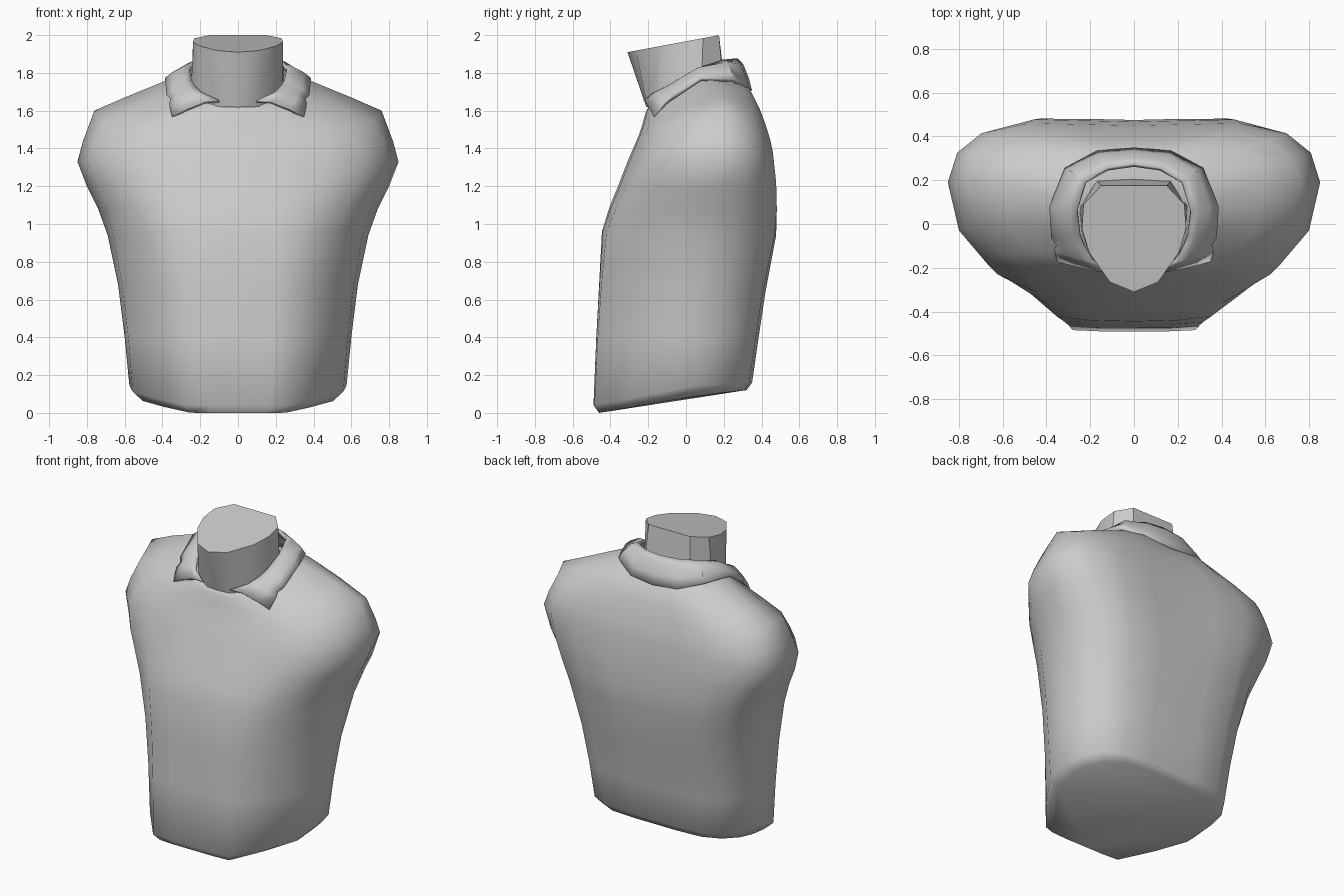
import bpy
import math

default_cube = bpy.data.objects.get("Cube")
if default_cube:
    bpy.data.objects.remove(default_cube, do_unlink=True)

grey = bpy.data.materials.new("plain grey")
grey.use_nodes = True
grey.diffuse_color = (.6, .6, .6, 1)
grey.node_tree.nodes["Principled BSDF"].inputs["Base Color"].default_value = (.6, .6, .6, 1)


def add_object(name, verts, faces, angle):
    """Make a mesh object with smooth shading that keeps its sharp edges."""
    mesh = bpy.data.meshes.new(name)
    mesh.from_pydata(verts, [], faces)
    mesh.materials.append(grey)
    obj = bpy.data.objects.new(name, mesh)
    bpy.context.collection.objects.link(obj)
    bpy.ops.object.select_all(action='DESELECT')
    obj.select_set(True)
    bpy.context.view_layer.objects.active = obj
    bpy.ops.object.mode_set(mode='EDIT')
    bpy.ops.mesh.select_all(action='SELECT')
    bpy.ops.mesh.normals_make_consistent(inside=False)
    bpy.ops.object.mode_set(mode='OBJECT')
    bpy.ops.object.shade_smooth_by_angle(angle=math.radians(angle))
    return obj


def mirror_loop(half):
    """Complete a front-to-back half outline into a symmetric closed loop."""
    return half + [(-x, y, z) for x, y, z in half[-2:0:-1]]


def loft(name, loops, angle):
    """Bridge matching closed loops and cap both ends."""
    n = len(loops[0])
    faces = []
    for k in range(len(loops) - 1):
        for i in range(n):
            j = (i + 1) % n
            faces.append((k * n + i, k * n + j, k * n + n + j, k * n + n + i))
    last = (len(loops) - 1) * n
    faces += [tuple(range(n)), tuple(range(last, last + n))]
    return add_object(name, [p for loop in loops for p in loop], faces, angle)


# Unit outlines: sideways fraction, depth fraction
waist_front = [(0, 1), (.27, 1), (.487, .99), (.75, .65), (.97, .3), (1, 0)]
chest_front = [(0, 1), (.3, .98), (.55, .91), (.78, .76), (.94, .44), (1, 0)]
waist_back = [(.96, .35), (.83, .73), (.62, .95), (.28, 1), (0, 1)]
chest_back = [(.95, .5), (.82, .83), (.57, 1), (.28, .98), (0, .96)]


def body_ring(width, front, side, back, z_front, z_side, z_back, chest):
    """Outline of the body, with its own height at front, side and back."""
    half = []
    for waist, full, y_end, z_end in ((waist_front, chest_front, front, z_front),
                                      (waist_back, chest_back, back, z_back)):
        for (xa, fa), (xb, fb) in zip(waist, full):
            x, f = xa + (xb - xa) * chest, fa + (fb - fa) * chest
            half.append((x * width, side + (y_end - side) * f, z_side + (z_end - z_side) * f))
    return mirror_loop(half)


# Torso: hem, waist, chest, shoulder caps and neckline
torso_rings = [
    (.52, -.46, .05, .32, 0, .09, .12, 0),
    (.575, -.49, .05, .35, .04, .145, .16, 0),
    (.6, -.475, .06, .385, .4, .4, .4, .05),
    (.635, -.46, .08, .42, .68, .68, .63, .15),
    (.69, -.445, .12, .48, .96, .94, .94, .4),
    (.74, -.405, .15, .485, 1.09, 1.08, 1.08, .75),
    (.8, -.36, .17, .478, 1.2, 1.2, 1.22, .95),
    (.85, -.31, .19, .46, 1.33, 1.33, 1.38, 1),
    (.82, -.28, .19, .445, 1.4, 1.44, 1.45, 1),
    (.76, -.25, .19, .42, 1.47, 1.6, 1.53, 1),
    (.6, -.23, .18, .39, 1.53, 1.67, 1.61, 1),
    (.38, -.215, .13, .335, 1.585, 1.76, 1.72, 1),
    (.23, -.2, .08, .26, 1.62, 1.79, 1.76, 1),
]
loft("torso", [body_ring(*ring) for ring in torso_rings], 60)

# Neck: tapered tube with a flat back and a slanted flat top
neck_top = [(0, -.31), (.11, -.265), (.205, -.13), (.238, -.02), (.23, .09), (.15, .175), (0, .175)]
neck_low = [(0, -.21), (.08, -.205), (.19, -.14), (.24, -.03), (.25, .08), (.17, .2), (0, .21)]


def slanted(half, height, slope):
    return mirror_loop([(x, y, height + slope * y) for x, y in half])


loft("neck", [slanted(neck_low, 1.66, .2), slanted(neck_top, 1.967, .185)], 35)

# Collar: folded band from the front tips round the back, with small side notches
fold_edge = [(.1, -.22, 1.65), (.19, -.165, 1.69), (.225, -.1, 1.72), (.245, -.05, 1.75),
             (.258, .06, 1.815), (.22, .19, 1.86), (.12, .25, 1.868), (0, .268, 1.868)]
lower_edge = [(.345, -.165, 1.565), (.36, -.115, 1.635), (.35, -.09, 1.655), (.372, -.06, 1.675),
              (.38, .08, 1.765), (.31, .25, 1.76), (.17, .325, 1.715), (0, .34, 1.705)]


def blend(a, b, t, lift):
    """Point between the collar edges, raised for the rolled fold."""
    x, y, z = (p + (q - p) * t for p, q in zip(a, b))
    return (x, y + y * lift, z + lift)


def mirror_strip(half):
    return half + [(-x, y, z) for x, y, z in half[-2::-1]]


rows = [mirror_strip([blend(a, b, t, lift) for a, b in zip(fold_edge, lower_edge)])
        for t, lift in ((0, 0), (.3, .02), (.7, .015), (1, 0))]
count = len(rows[0])
collar_faces = [(r * count + i, r * count + i + 1, (r + 1) * count + i + 1, (r + 1) * count + i)
                for r in range(len(rows) - 1) for i in range(count - 1)]
collar = add_object("collar", [p for row in rows for p in row], collar_faces, 40)
thickness = collar.modifiers.new("cloth thickness", 'SOLIDIFY')
thickness.thickness = .02
thickness.offset = 0
